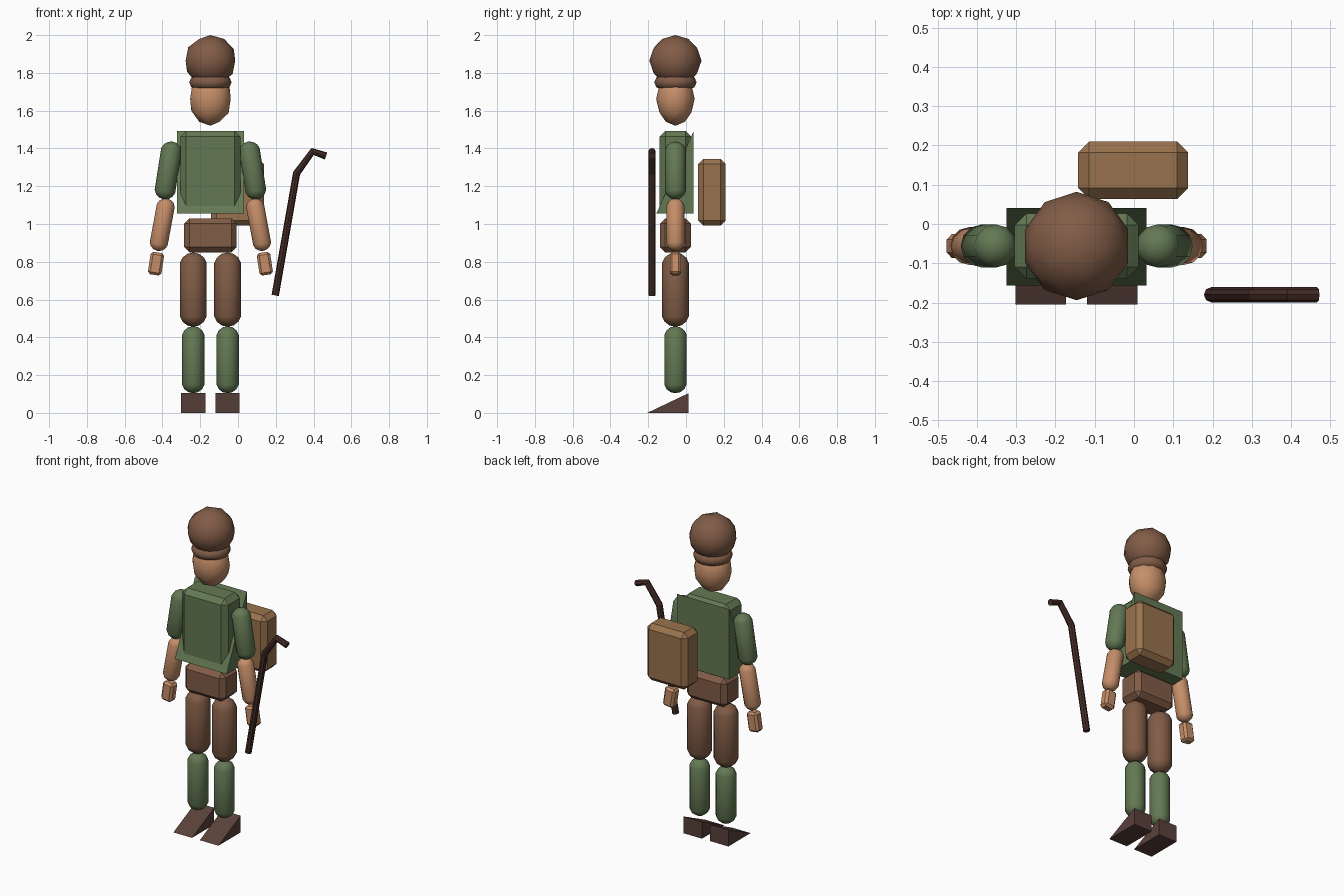
import bpy, bmesh, math
from mathutils import Vector, Matrix

if "Cube" in bpy.data.objects:
    bpy.data.objects.remove(bpy.data.objects["Cube"])

CX, CY = -0.146, -0.056   # body axis


def material(name, rgb):
    m = bpy.data.materials.new(name)
    m.diffuse_color = (*rgb, 1)
    m.use_nodes = True
    m.node_tree.nodes["Principled BSDF"].inputs["Base Color"].default_value = m.diffuse_color
    return m


GREEN = material("green cloth", (0.125, 0.19, 0.088))
BROWN = material("brown cloth", (0.22, 0.107, 0.062))
SKIN = material("skin", (0.56, 0.27, 0.14))
LEATHER = material("pack leather", (0.32, 0.17, 0.075))
BOOT = material("boot leather", (0.1, 0.052, 0.042))
WOOD = material("dark wood", (0.06, 0.026, 0.02))


def finish(name, bm, mat, smooth=True):
    bmesh.ops.recalc_face_normals(bm, faces=bm.faces)
    me = bpy.data.meshes.new(name)
    bm.to_mesh(me)
    bm.free()
    me.materials.append(mat)
    for p in me.polygons:
        p.use_smooth = smooth
    ob = bpy.data.objects.new(name, me)
    bpy.context.collection.objects.link(ob)
    return ob


def ball(name, loc, radii, mat):
    bm = bmesh.new()
    bmesh.ops.create_icosphere(bm, subdivisions=2, radius=1)
    bm.transform(Matrix.Translation(loc) @ Matrix.Diagonal((*radii, 1)))
    return finish(name, bm, mat)


def box(name, loc, half, bevel, mat, tilt=0):
    bm = bmesh.new()
    bmesh.ops.create_cube(bm, size=2)
    bm.transform(Matrix.Diagonal((*half, 1)))
    bmesh.ops.bevel(bm, geom=bm.edges[:], offset=bevel, segments=1, affect='EDGES')
    bm.transform(Matrix.Translation(loc) @ Matrix.Rotation(tilt, 4, 'Y'))
    return finish(name, bm, mat, False)


def capsule(name, a, b, r, mat):
    """Round-ended limb; a and b are the cap centres."""
    a, b = Vector(a), Vector(b)
    bm = bmesh.new()
    bmesh.ops.create_uvsphere(bm, u_segments=12, v_segments=7, radius=r)
    k = 1 / math.sin(3 * math.pi / 7)
    half = (b - a).length / 2
    for v in bm.verts:
        v.co.x *= k
        v.co.y *= k
        v.co.z += math.copysign(half, v.co.z)
    rot = (b - a).to_track_quat('Z', 'Y').to_matrix().to_4x4()
    bm.transform(Matrix.Translation((a + b) / 2) @ rot)
    return finish(name, bm, mat)


def wedge(name, cx, half_x, y0, y1, z0, z1, mat):
    """Triangular prism, upright at the back and sloping to the front."""
    bm = bmesh.new()
    vs = [bm.verts.new((cx - half_x, y, z)) for y, z in ((y0, z0), (y1, z0), (y1, z1))]
    f = bm.faces.new(vs)
    ext = bmesh.ops.extrude_face_region(bm, geom=[f])["geom"]
    bmesh.ops.translate(bm, vec=(2 * half_x, 0, 0),
                        verts=[g for g in ext if isinstance(g, bmesh.types.BMVert)])
    return finish(name, bm, mat, False)


def ring(name, loc, major, minor, mat, n=16, m=8):
    bm = bmesh.new()
    rows = []
    for i in range(n):
        a = 2 * math.pi * i / n
        row = []
        for j in range(m):
            t = 2 * math.pi * j / m
            r = major + minor * math.cos(t)
            row.append(bm.verts.new((loc[0] + r * math.cos(a), loc[1] + r * math.sin(a),
                                     loc[2] + minor * math.sin(t))))
        rows.append(row)
    for i in range(n):
        p, q = rows[i], rows[(i + 1) % n]
        for j in range(m):
            k = (j + 1) % m
            bm.faces.new((p[j], q[j], q[k], p[k]))
    return finish(name, bm, mat)


# head and hat
ball("head", (CX, CY, 1.663), (0.113, 0.102, 0.143), SKIN)
ring("hat_band", (CX, CY, 1.75), 0.076, 0.036, BROWN)
ball("hat", (CX, CY, 1.865), (0.138, 0.138, 0.135), BROWN)

# torso, jacket and hips
box("chest", (CX, CY, 1.275), (0.158, 0.083, 0.218), 0.03, GREEN)
wedge("jacket", CX, 0.178, -0.157, 0.041, 1.055, 1.493, GREEN)
box("hips", (CX, CY, 0.94), (0.139, 0.082, 0.09), 0.028, BROWN)

# limbs on both sides
for side, s in (("right", -1), ("left", 1)):
    lx = CX + s * 0.091
    capsule(side + "_thigh", (lx, CY, 0.527), (lx, CY, 0.778), 0.071, BROWN)
    capsule(side + "_shin", (lx, CY, 0.163), (lx, CY, 0.4), 0.059, GREEN)
    wedge(side + "_boot", lx, 0.064, -0.205, 0.013, 0.0, 0.104, BOOT)
    capsule(side + "_upper_arm", (CX + s * 0.239, CY, 1.185),
            (CX + s * 0.208, CY, 1.382), 0.055, GREEN)
    capsule(side + "_forearm", (CX + s * 0.272, CY, 0.905),
            (CX + s * 0.238, CY, 1.088), 0.048, SKIN)
    box(side + "_hand", (CX + s * 0.288, CY, 0.79), (0.036, 0.03, 0.06), 0.013,
        SKIN, -s * 0.15)

# pack behind the shoulder
box("backpack", (-0.002, 0.137, 1.168), (0.14, 0.073, 0.177), 0.028, LEATHER)

# walking stick swept along a bent path
path = ((0.197, 0.622), (0.31, 1.268), (0.395, 1.384), (0.466, 1.36))
cu = bpy.data.curves.new("walking_stick", 'CURVE')
cu.dimensions = '3D'
cu.bevel_depth = 0.0195
cu.bevel_resolution = 2
cu.use_fill_caps = True
sp = cu.splines.new('POLY')
sp.points.add(len(path) - 1)
for p, (x, z) in zip(sp.points, path):
    p.co = (x, -0.18, z, 1)
sp.use_smooth = False
cu.materials.append(WOOD)
stick = bpy.data.objects.new("walking_stick", cu)
bpy.context.collection.objects.link(stick)
bpy.context.view_layer.objects.active = stick
stick.select_set(True)
bpy.ops.object.convert(target='MESH')
